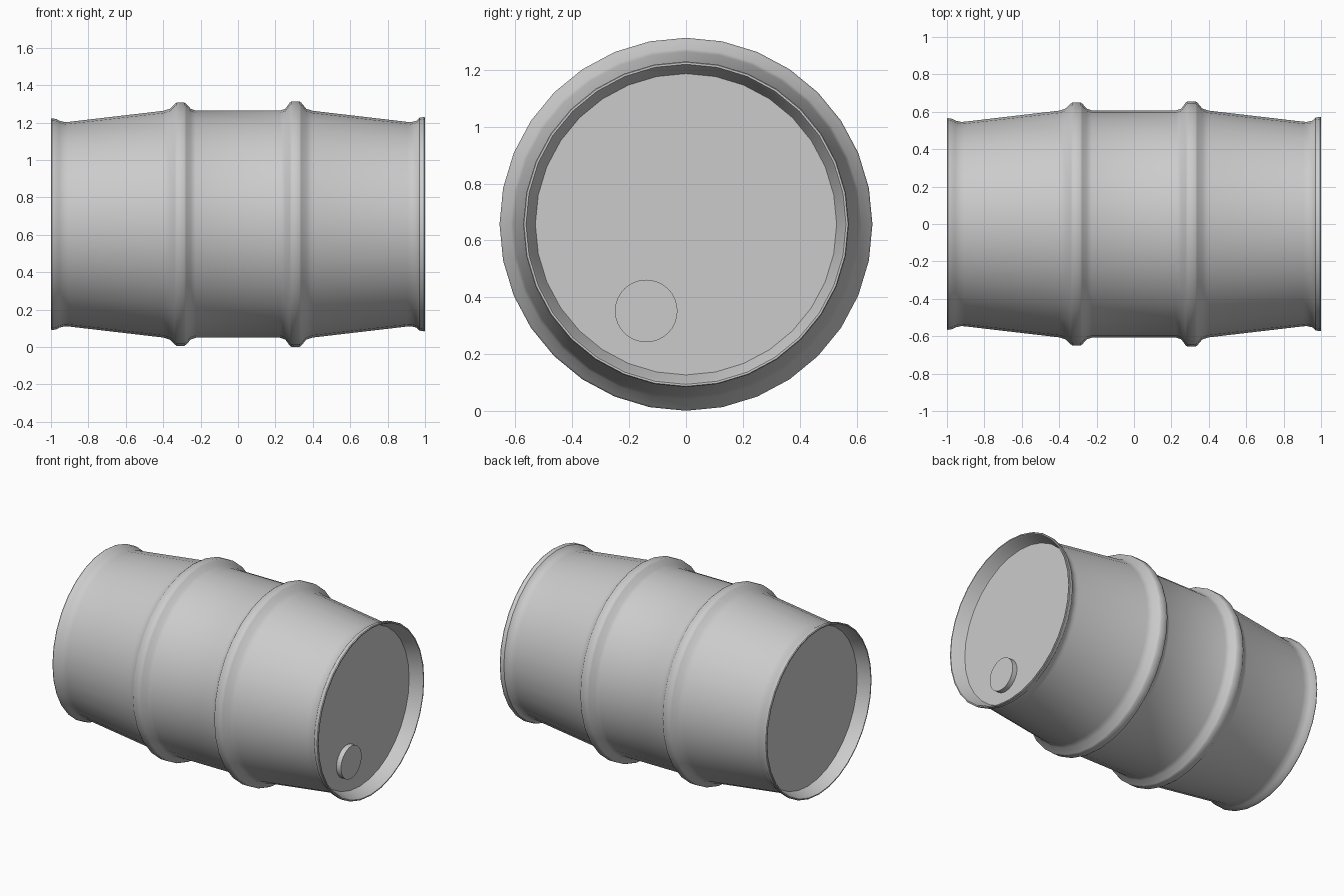
import bpy, bmesh, math
from mathutils import Matrix, Vector

cube = bpy.data.objects.get("Cube")
if cube:
    bpy.data.objects.remove(cube, do_unlink=True)

SIDES = 32
AXIS_Z = 0.657

steel = bpy.data.materials.new("grey steel")
steel.use_nodes = True
GREY = (0.6, 0.6, 0.6, 1)
steel.diffuse_color = GREY
steel.node_tree.nodes["Principled BSDF"].inputs["Base Color"].default_value = GREY


def lathe(name, profile, centre, sides, angle):
    """Spin (x, radius) points around an axis along x, closing both ends with flat discs."""
    bm = bmesh.new()
    rings = []
    for x, r in profile:
        rings.append([bm.verts.new((x, r * math.sin(2 * math.pi * i / sides),
                                    r * math.cos(2 * math.pi * i / sides)))
                      for i in range(sides)])
    for a, b in zip(rings, rings[1:]):
        for i in range(sides):
            j = (i + 1) % sides
            bm.faces.new((a[i], a[j], b[j], b[i]))
    bm.faces.new(rings[0])
    bm.faces.new(rings[-1])
    bmesh.ops.recalc_face_normals(bm, faces=bm.faces)
    mesh = bpy.data.meshes.new(name)
    bm.to_mesh(mesh)
    bm.free()
    mesh.materials.append(steel)
    obj = bpy.data.objects.new(name, mesh)
    obj.location = centre
    bpy.context.collection.objects.link(obj)
    bpy.ops.object.select_all(action="DESELECT")
    obj.select_set(True)
    bpy.context.view_layer.objects.active = obj
    bpy.ops.object.shade_smooth_by_angle(angle=math.radians(angle))
    return obj


def half_profile(rim, hoop):
    """Recessed head, rolled rim, tapered wall and hoop, from the head to the middle."""
    return [(0.915, 0.53), (0.925, 0.535), (0.985, 0.555), (1.0, rim - 0.01),
            (1.0, rim - 0.003), (0.995, rim), (0.97, rim - 0.004),
            (0.955, 0.553), (0.925, 0.546), (0.905, 0.547),
            (0.4, 0.606), (0.365, 0.617), (0.338, hoop - 0.006), (0.328, hoop),
            (0.287, hoop), (0.277, hoop - 0.006), (0.253, 0.617), (0.225, 0.607)]


# Drum shell: the two halves differ slightly in rim and hoop size
left_half = half_profile(0.573, 0.656)
right_half = [(-x, r) for x, r in half_profile(0.566, 0.65)]
lathe("drum_shell", right_half + left_half[::-1], (0, 0, AXIS_Z), SIDES, 35)

# Filler cap on the left head
lathe("filler_cap", [(0, 0.11), (0.035, 0.11)], (0.914, -0.14, 0.352), SIDES, 35)
